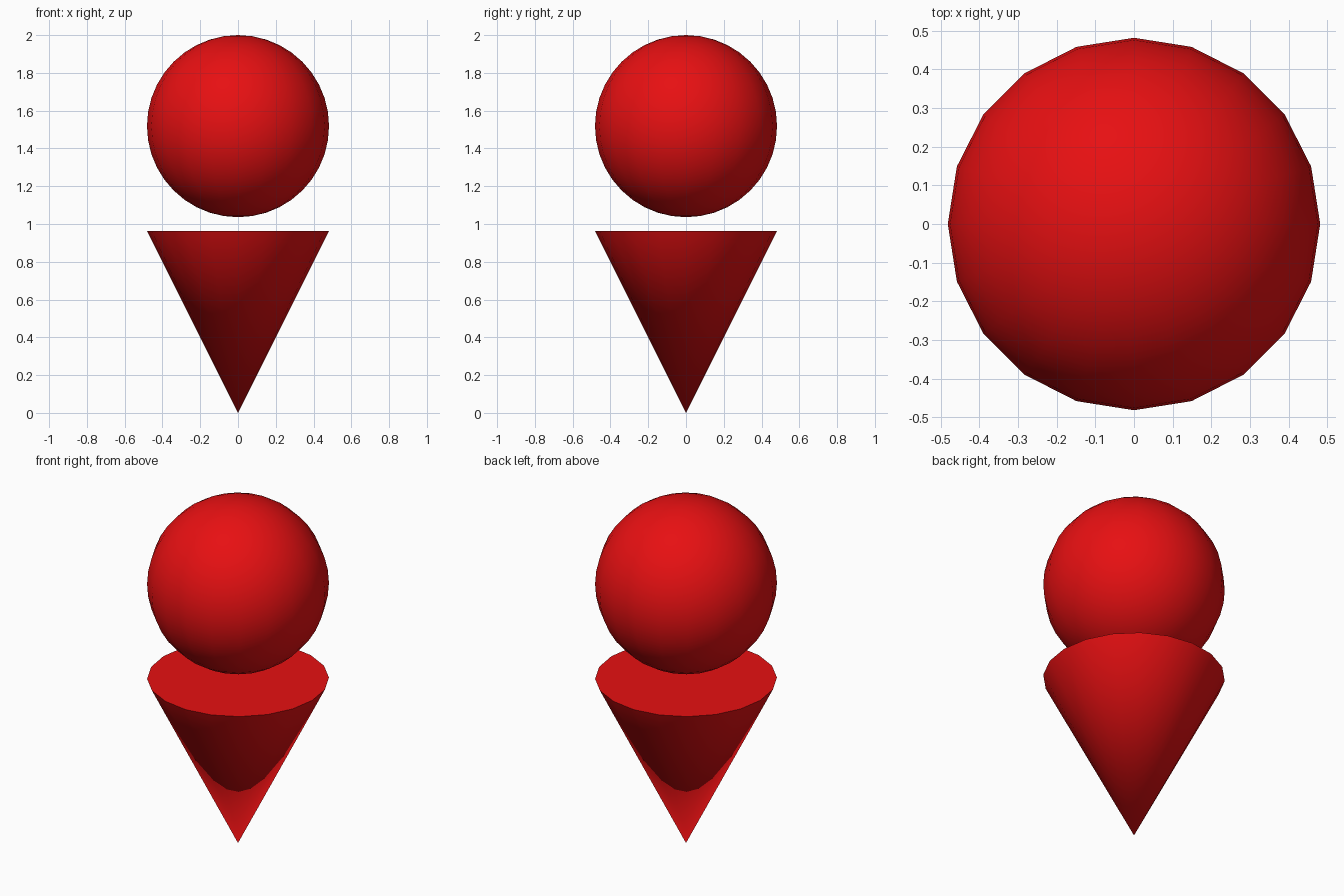
import bpy
import math

if "Cube" in bpy.data.objects:
    bpy.data.objects.remove(bpy.data.objects["Cube"])

RADIUS = 2 / 4.15          # sphere and cone share one radius
HEIGHT = 2 * RADIUS
SIDES = 20

red = bpy.data.materials.new("red")
red.diffuse_color = (0.8, 0.005, 0.006, 1)
red.use_nodes = True
red.node_tree.nodes["Principled BSDF"].inputs["Base Color"].default_value = red.diffuse_color


def finish(name):
    obj = bpy.context.object
    obj.name = name
    obj.data.materials.append(red)
    bpy.ops.object.shade_smooth_by_angle(angle=math.radians(40))
    return obj


# Inverted cone with a flat cap, standing on its tip
bpy.ops.mesh.primitive_cone_add(vertices=SIDES, radius1=0, radius2=RADIUS,
                                depth=HEIGHT, location=(0, 0, HEIGHT / 2))
finish("cone")

# Ball floating just above the cap
bpy.ops.mesh.primitive_uv_sphere_add(segments=SIDES, ring_count=SIDES,
                                     radius=RADIUS, location=(0, 0, 2 - RADIUS))
finish("ball")
